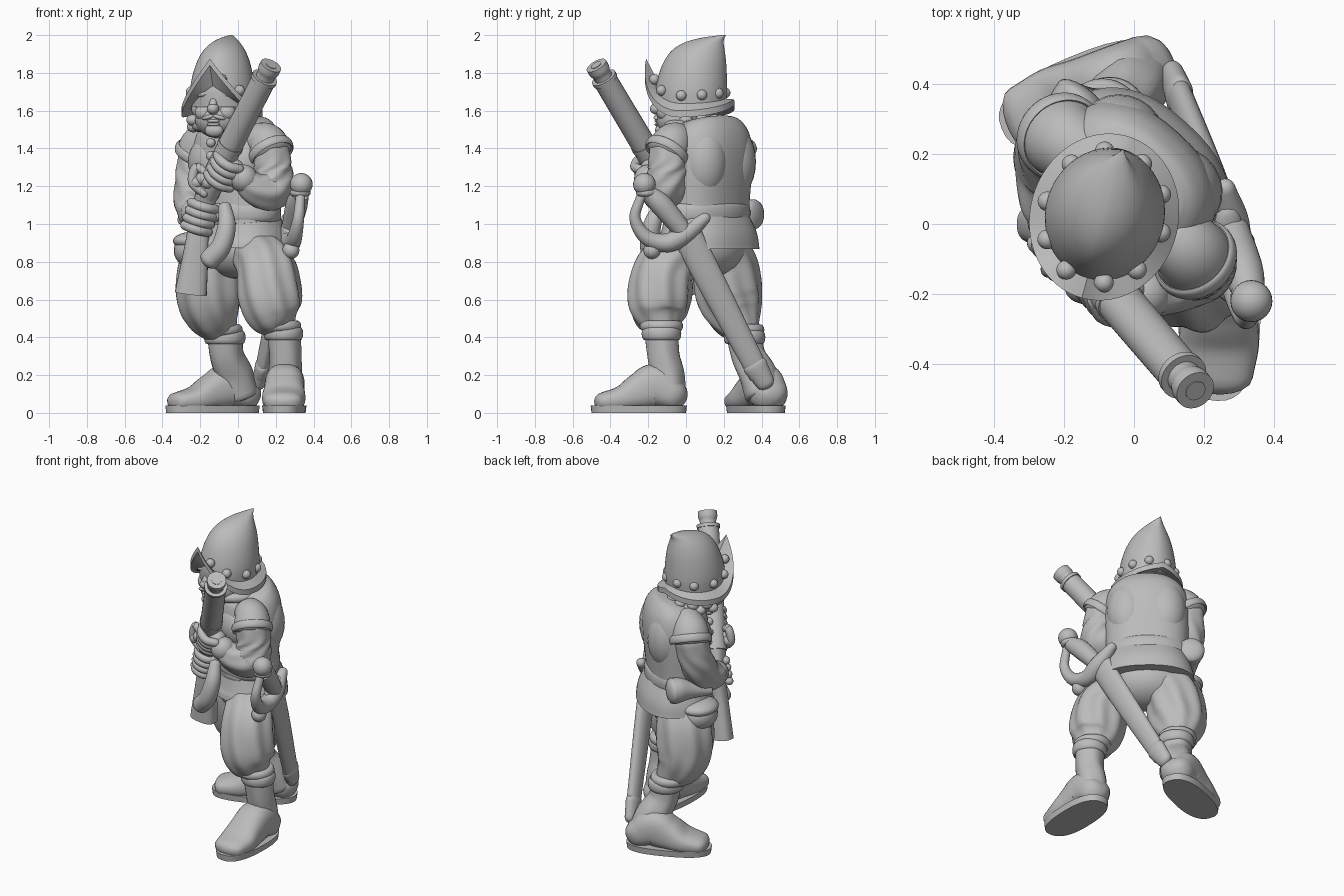
import bpy, bmesh, math
from mathutils import Vector, Matrix

if "Cube" in bpy.data.objects:
    bpy.data.objects.remove(bpy.data.objects["Cube"], do_unlink=True)

grey = bpy.data.materials.new("plain grey")
grey.use_nodes = True
grey.diffuse_color = (.5, .5, .5, 1)
grey.node_tree.nodes["Principled BSDF"].inputs["Base Color"].default_value = grey.diffuse_color
made = []
WORLD = Matrix()


def frame(x, y, z, yaw):
    return Matrix.Translation((x, y, z)) @ Matrix.Rotation(yaw, 4, 'Z')


def finish(bm, name, matrix=WORLD):
    bmesh.ops.recalc_face_normals(bm, faces=bm.faces)
    mesh = bpy.data.meshes.new(name)
    bm.to_mesh(mesh)
    bm.free()
    mesh.transform(matrix)
    mesh.materials.append(grey)
    obj = bpy.data.objects.new(name, mesh)
    bpy.context.collection.objects.link(obj)
    made.append(obj)


def skin(bm, rings, capped=True):
    rows = [[bm.verts.new(p) for p in ring] for ring in rings]
    count = len(rows[0])
    for low, high in zip(rows, rows[1:]):
        for i in range(count):
            j = (i + 1) % count
            bm.faces.new((low[i], low[j], high[j], high[i]))
    if capped:
        bm.faces.new(rows[0])
        bm.faces.new(rows[-1])


def smooth_path(stations, steps):
    """Catmull-Rom through stations of position and radii."""
    pts = [Vector(s) for s in stations]
    pts = [pts[0] * 2 - pts[1]] + pts + [pts[-1] * 2 - pts[-2]]
    out = []
    for a, b, c, d in zip(pts, pts[1:], pts[2:], pts[3:]):
        for k in range(steps):
            t = k / steps
            out.append((b * 2 + (c - a) * t + (a * 2 - b * 5 + c * 4 - d) * t * t
                        + (b * 3 - a - c * 3 + d) * t ** 3) / 2)
    return out + [pts[-2]]


def loft(name, stations, side=(1, 0, 0), matrix=WORLD, sides=28, steps=6,
         folds=0, depth=0, twist=3, boxy=1, rounded=0):
    """Tube through (x, y, z, radius[, second radius]); side orients the first radius."""
    full = [tuple(s) if len(s) == 5 else tuple(s) + (s[3],) for s in stations]
    path = smooth_path(full, steps)
    centres = [Vector(p[:3]) for p in path]
    data = []
    for i, p in enumerate(path):
        tangent = (centres[min(i + 1, len(path) - 1)] - centres[max(i - 1, 0)]).normalized()
        data.append((centres[i], tangent, p[3], p[4]))
    if rounded:
        def dome(entry, sign):
            c, t, a, b = entry
            return [(c + t * sign * rounded * min(a, b) * math.sin(q), t,
                     a * math.cos(q), b * math.cos(q)) for q in (.4, .8, 1.1, 1.35, 1.5)]
        data = dome(data[0], -1)[::-1] + data + dome(data[-1], 1)
    rings = []
    for i, (c, t, a, b) in enumerate(data):
        u = Vector(side)
        u = (u - t * u.dot(t)).normalized()
        v = t.cross(u)
        f = i / len(data)
        ring = []
        for k in range(sides):
            q = math.tau * k / sides
            wave = 1 + depth * math.sin(folds * q + twist * f * 2) * math.sin(math.pi * f)
            x, y = [math.copysign(abs(w) ** boxy, w) for w in (math.cos(q), math.sin(q))]
            ring.append(c + (u * a * x + v * b * y) * wave)
        rings.append(ring)
    bm = bmesh.new()
    skin(bm, rings)
    finish(bm, name, matrix)


def ball(name, centre, size, matrix=WORLD, tilt=0):
    bm = bmesh.new()
    bmesh.ops.create_uvsphere(bm, u_segments=24, v_segments=14, radius=1)
    size = (size,) * 3 if isinstance(size, (int, float)) else size
    local = Matrix.Translation(centre) @ Matrix.Rotation(tilt, 4, 'Y') @ Matrix.Diagonal((*size, 1))
    finish(bm, name, matrix @ local)


def band(name, centre, rx, ry, thick, tall, matrix=WORLD):
    """Rounded hoop lying flat."""
    bm = bmesh.new()
    rings = []
    for k in range(48):
        q = math.tau * k / 48
        out = Vector((rx * math.cos(q), ry * math.sin(q), 0))
        rings.append([Vector(centre) + out * (1 + thick / rx * math.cos(p))
                      + Vector((0, 0, tall * math.sin(p)))
                      for p in [math.tau * n / 12 for n in range(12)]])
    skin(bm, rings + rings[:1], False)
    bmesh.ops.remove_doubles(bm, verts=bm.verts, dist=.0001)
    finish(bm, name, matrix)


# Torso: jerkin, skirt, belt, shoulder blades, buttons
body = frame(-.01, .11, 0, -.735)
loft("jerkin", [(0, 0, .98, .25, .18), (0, 0, 1.1, .25, .18), (0, .01, 1.3, .255, .19),
                (0, .01, 1.42, .25, .19), (0, 0, 1.5, .22, .17), (0, -.01, 1.54, .16, .13)],
     matrix=body, sides=48, boxy=.85)
loft("skirt", [(0, .01, .87, .29, .23), (0, .01, .93, .28, .22), (0, 0, 1.02, .25, .19)],
     matrix=body, sides=48, boxy=.85)
band("belt", (0, 0, 1.06), .25, .18, .02, .05, body)
for s in (-1, 1):
    ball("shoulder_blade", (s * .11, .08, 1.33), (.13, .125, .2), body)
    ball("chest", (s * .1, -.08, 1.33), (.14, .11, .14), body)
for k in range(5):
    ball("button", (0, -.2, 1.15 + k * .07), .025, body)
ball("buckle", (0, -.2, 1.05), (.06, .02, .05), body)
ball("hips", (0, 0, .87), (.24, .18, .16), body)

# Breeches, knee garters, boots
def leg(label, thigh, boot, heel, toe):
    loft(label + "_breeches", thigh, folds=8, depth=.05, rounded=.5, sides=56, steps=8)
    x, y, z, r = thigh[-1]
    band(label + "_garter", (x, y, z + .01), r, r, .025, .03)
    heel, toe = Vector(heel), Vector(toe)
    along = (toe - heel).normalized()
    across = along.cross(Vector((0, 0, 1)))
    loft(label + "_boot_shaft", boot, folds=5, depth=.03, rounded=.3)
    x, y, z, r = boot[0]
    band(label + "_boot_cuff", (x, y, z - .01), r, r, .015, .035)
    shape = [(-.08, .1, .1, .085), (.2, .14, .105, .12), (.5, .11, .108, .1),
             (.8, .075, .115, .07), (1.12, .06, .1, .05)]
    loft(label + "_foot", [(*(heel.lerp(toe, f) + Vector((0, 0, z))), a, b)
                           for f, z, a, b in shape], side=across, rounded=1, boxy=.8)
    mid = heel.lerp(toe, .5)
    half = (toe - heel).length / 2 + .1
    loft(label + "_sole", [(mid.x, mid.y, z, half + grow, .112 + grow)
                           for z, grow in ((0, 0), (.04, .005))],
         side=along, boxy=.8, steps=2, sides=40)


leg("left", [(.09, -.02, .85, .13), (.15, -.11, .76, .155), (.17, -.14, .62, .165),
             (.19, -.14, .52, .145), (.22, -.13, .45, .09)],
    [(.24, -.13, .43, .09), (.25, -.12, .3, .085), (.25, -.1, .2, .09), (.25, -.1, .1, .1)],
    (.25, -.1, 0), (.24, -.4, 0))
leg("right", [(-.09, .17, .88, .15), (-.14, .21, .76, .17), (-.15, .23, .62, .17),
              (-.13, .26, .52, .145), (-.09, .3, .43, .09)],
    [(-.07, .31, .41, .095), (-.06, .33, .3, .09), (-.02, .38, .2, .1), (.01, .41, .1, .1)],
    (.01, .43, 0), (-.28, .31, 0))

# Arms: sleeves, shoulder caps, wrists
def arm(label, cap, sleeve):
    loft(label + "_sleeve", sleeve, side=(0, 0, 1), folds=6, depth=.05, twist=5, rounded=.5, sides=40)
    loft(label + "_shoulder_cap", cap, side=(0, 1, 0), rounded=.4)
    a, b = Vector(cap[-2][:3]), Vector(cap[-1][:3])
    turn = Vector((0, 0, 1)).rotation_difference(b - a).to_matrix().to_4x4()
    band(label + "_cap_hem", (0, 0, 0), cap[-1][3], cap[-1][3], .01, .025,
         Matrix.Translation(b) @ turn)
    x, y, z, r = sleeve[-1]
    ball(label + "_cuff", (x, y, z), r * 1.15)


arm("left", [(.1, -.03, 1.45, .09), (.15, -.07, 1.43, .105), (.175, -.1, 1.38, .115)],
    [(.17, -.09, 1.4, .1), (.185, -.1, 1.27, .105), (.17, -.12, 1.18, .11),
     (.09, -.17, 1.19, .09), (.03, -.2, 1.24, .065)])
arm("right", [(-.13, .19, 1.45, .1), (-.19, .23, 1.42, .11), (-.21, .25, 1.37, .12)],
    [(-.21, .25, 1.38, .1), (-.23, .22, 1.22, .105), (-.23, .15, 1.11, .105),
     (-.24, .06, 1.07, .085), (-.23, .01, 1.06, .065)])

# Long gun: barrel, muzzle rings, stock, lock
muzzle = Vector((.175, -.475, 1.84))
breech = Vector((-.17, -.07, 1.16))
aim = (muzzle - breech).normalized()


def on_gun(f, r):
    return (*breech.lerp(muzzle, f), r)


loft("barrel", [on_gun(0, .068), on_gun(.4, .066), on_gun(.9, .064)], steps=3)
loft("muzzle", [on_gun(.88, .05), on_gun(.93, .05), on_gun(.96, .058), on_gun(1, .058)], steps=3)
loft("bore", [on_gun(.97, .03), on_gun(1.004, .03)], steps=1)
for f in (.36, .88):
    loft("barrel_ring", [on_gun(f, .07), on_gun(f + .025, .07)], steps=1)
loft("gun_stock", [(-.16, -.08, 1.18, .06, .06), (-.2, -.03, 1.03, .055, .05),
                   (-.22, -.02, .87, .065, .05), (-.25, 0, .63, .085, .06)], boxy=.75)
loft("lock_arm", [(-.18, -.14, 1.16, .02), (-.24, -.13, 1.22, .025),
                  (-.22, -.13, 1.3, .025), (-.17, -.15, 1.27, .02)], rounded=1, sides=12)
for k in range(4):
    ball("match_cord", (-.22 + k * .03, -.13 - k * .01, 1.22 + .02 * (k % 2)), .035)

# Hands gripping the gun
def hand(label, centre, axis, reach, start, palm):
    centre, axis = Vector(centre), Vector(axis).normalized()
    u = axis.cross(Vector((0, 1, 0))).normalized()
    v = u.cross(axis)
    for k in range(4):
        base = centre + axis * (k - 1.5) * .042
        loft(label + "_finger", [(*(base + (u * math.cos(q) - v * abs(math.sin(q))
                                  * (1 if v.y > 0 else -1)) * reach), .026)
                                 for q in (start, start + .7, start + 1.4, start + 2.1)],
             side=axis, rounded=1, sides=12, steps=4)
    ball(label + "_palm", palm, (.06, .06, .075))


hand("left_hand", (-.06, -.17, 1.29), aim, .08, .3, (-.02, -.19, 1.27))
hand("right_hand", (-.2, -.03, 1.04), (.3, -.15, 1), .072, .5, (-.22, .01, 1.04))

# Head and face
head = frame(-.1, 0, 1.6, -.2)
ball("skull", (0, .02, .03), (.13, .16, .15), head)
ball("jaw", (0, -.04, -.045), (.12, .118, .1), head)
ball("chin", (0, -.135, -.105), (.05, .03, .035), head)
ball("nose", (0, -.16, .01), (.032, .035, .03), head)
loft("nose_bridge", [(0, -.13, .08, .015), (0, -.16, .03, .022)], matrix=head, rounded=1)
for s in (-1, 1):
    ball("cheek", (s * .06, -.1, -.01), (.05, .045, .045), head)
    ball("eye", (s * .048, -.127, .06), (.024, .014, .013), head)
    ball("brow", (s * .05, -.13, .09), (.045, .025, .018), head, s * .2)
    ball("moustache", (s * .03, -.148, -.035), (.035, .02, .012), head, s * .25)
    ball("ear", (s * .125, 0, .02), (.025, .04, .05), head)
for k in range(2):
    ball("lip", (0, -.15, -.055 - k * .018), (.035, .018, .01), head)

# Curled collar and hair
for k in range(22):
    q = math.tau * k / 22
    spot = (.145 * math.cos(q), .03 + .15 * math.sin(q), -.05 - .035 * (k % 2))
    if spot[1] > -.03:
        ball("curl", spot, (.035, .035, .03), head)
band("collar", (-.07, .04, 1.52), .14, .13, .035, .03)

# Helmet: ridged crown, swept brim, rivets
helm = frame(-.085, .02, 0, -.27)


def brim_ring(rx, ry, low, front, back):
    ring = []
    for k in range(64):
        q = math.tau * k / 64
        x, y = rx * math.sin(q), -ry * math.cos(q)
        rise = (front if y < 0 else back) * (1 - abs(math.sin(q)))
        ring.append(Vector((x, y, low + rise)))
    return ring


bm = bmesh.new()
inner, outer = brim_ring(.16, .18, 1.645, .12, .02), brim_ring(.212, .24, 1.6, .275, .06)
drop = Vector((0, 0, -.035))
skin(bm, [inner, outer, [p + drop for p in outer], [p + drop for p in inner], inner], False)
bmesh.ops.remove_doubles(bm, verts=bm.verts, dist=.0001)
finish(bm, "helmet_brim", helm)
crown = [(1.62, -.18, .19, .167), (1.7, -.185, .2, .17), (1.78, -.17, .2, .16),
         (1.86, -.14, .197, .138), (1.92, -.095, .19, .108), (1.96, -.03, .185, .073),
         (1.985, .06, .19, .038), (2, .17, .2, .006)]
rings = []
for z, front, back, wide in smooth_path(crown, 4):
    sharp = 1 + .6 * (z - 1.62)
    rings.append([Vector((math.copysign(abs(math.sin(q)) ** sharp, math.sin(q)) * wide,
                          (front + back) / 2 - (back - front) / 2 * math.cos(q), min(z, 2)))
                  for q in [math.tau * k / 48 for k in range(48)]])
bm = bmesh.new()
skin(bm, rings)
finish(bm, "helmet_crown", helm)
for k in range(10):
    p = inner[int((k + .5) * 6.4)]
    ball("rivet", (p.x * 1.05, p.y * 1.05, p.z + .035), .028, helm)

# Sword with scabbard and curved guard
flat = (0, .88, .45)
loft("scabbard", [(.27, -.02, .99, .08, .04), (.22, .13, .7, .075, .04),
                  (.12, .39, .2, .058, .035)], side=flat, rounded=.5)
loft("scabbard_tip", [(.13, .365, .25, .066, .04), (.11, .42, .16, .05, .035)], side=flat, rounded=1)
loft("grip", [(.33, -.2, 1.16, .045), (.31, -.13, 1.1, .058), (.28, -.02, .97, .05)])
ball("pommel", (.335, -.22, 1.21), .06)
band("pommel_ring", (.33, -.21, 1.165), .035, .035, .02, .02)
loft("guard", [(.33, -.24, 1.14, .025), (.32, -.27, 1.03, .03), (.3, -.21, .93, .04),
               (.28, -.1, .9, .05), (.28, 0, .95, .05), (.26, .1, 1.03, .03)], rounded=1)
ball("guard_knob", (.28, -.18, .86), .045)

# Powder horn, pouch and flask on the belt
loft("powder_horn", [(-.07, -.14, 1.09, .035), (-.06, -.18, .99, .048),
                     (-.09, -.19, .88, .053), (-.15, -.17, .81, .055)], rounded=.7)
ball("pouch", (-.23, .19, .86), (.11, .12, .1))
ball("pouch_flap", (-.23, .19, .91), (.115, .125, .05))
loft("flask", [(-.15, .36, 1.05, .08), (-.18, .32, 1.05, .075), (-.23, .26, 1.04, .05),
               (-.3, .17, 1.02, .025)], side=(0, 0, 1), rounded=.4)

bpy.ops.object.select_all(action='DESELECT')
for obj in made:
    obj.select_set(True)
bpy.context.view_layer.objects.active = made[0]
bpy.ops.object.shade_smooth_by_angle(angle=math.radians(40))
